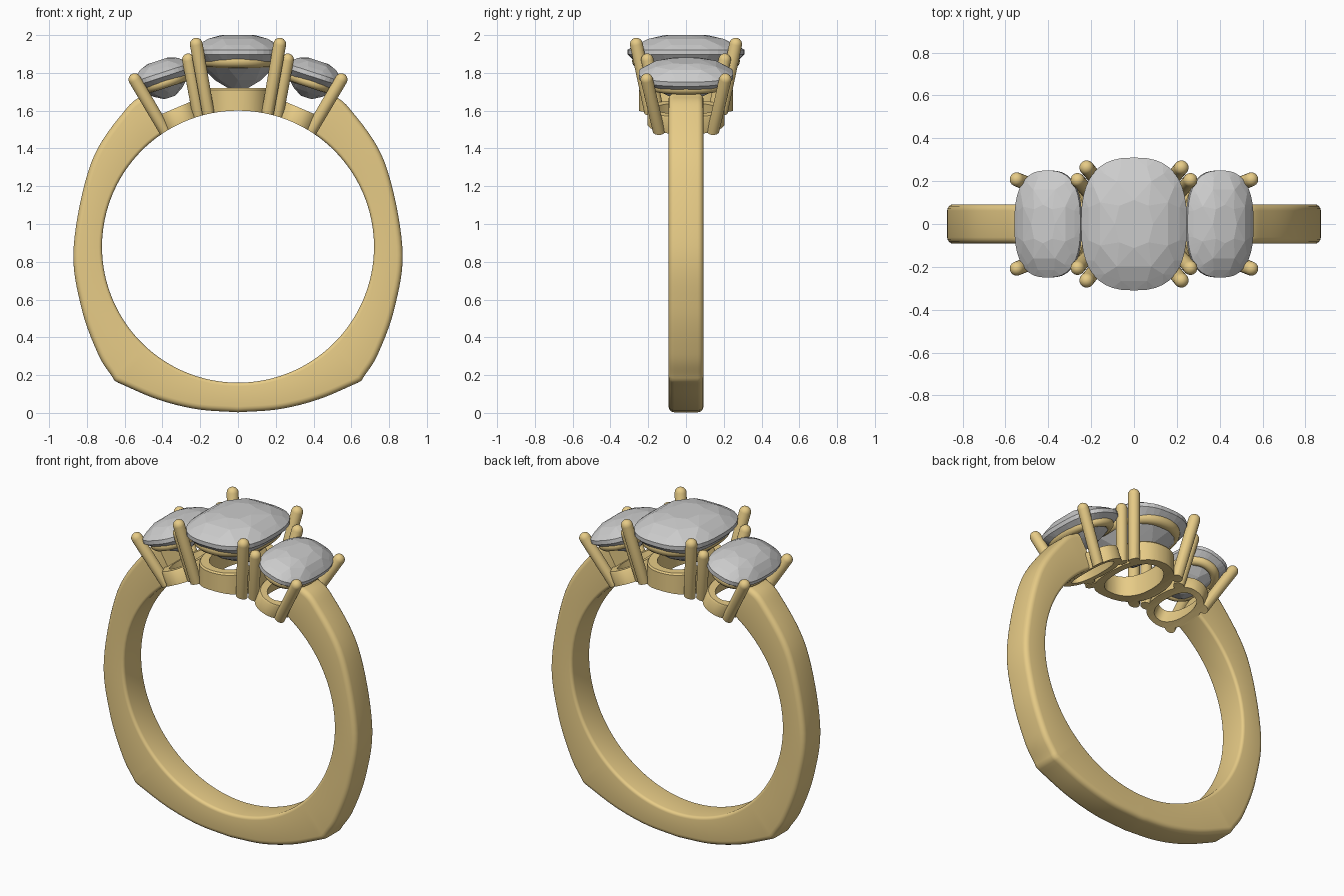
import bpy, bmesh
from math import sin, cos, pi, radians, copysign
from mathutils import Vector, Matrix

if "Cube" in bpy.data.objects:
    bpy.data.objects.remove(bpy.data.objects["Cube"])

gold = bpy.data.materials.new("gold")
gold.diffuse_color = (0.80, 0.60, 0.24, 1)
gold.use_nodes = True
gold.node_tree.nodes["Principled BSDF"].inputs["Base Color"].default_value = gold.diffuse_color
CENTRE, BORE = Vector((0, 0, 0.88)), 0.72


def finish(name, bm, metal=True, smooth=True, matrix=None):
    bmesh.ops.recalc_face_normals(bm, faces=bm.faces)
    if matrix:
        bm.transform(matrix)
    me = bpy.data.meshes.new(name)
    bm.to_mesh(me)
    bm.free()
    ob = bpy.data.objects.new(name, me)
    bpy.context.collection.objects.link(ob)
    if metal:
        me.materials.append(gold)
    bpy.ops.object.select_all(action='DESELECT')
    ob.select_set(True)
    bpy.context.view_layer.objects.active = ob
    if smooth:
        bpy.ops.object.shade_smooth_by_angle(angle=radians(35))
    return ob


def oval(a, b, t, n=2.6):
    """Point on a cushion-shaped outline."""
    c, s = cos(t), sin(t)
    return (a * copysign(abs(c) ** (2 / n), c), b * copysign(abs(s) ** (2 / n), s))


def loft(rings, closed):
    bm = bmesh.new()
    vs = [[bm.verts.new(p) for p in r] for r in rings]
    n = len(vs[0])
    for i in range(len(vs) if closed else len(vs) - 1):
        a, b = vs[i], vs[(i + 1) % len(vs)]
        for j in range(n):
            k = (j + 1) % n
            bm.faces.new((a[j], a[k], b[k], b[j]))
    if not closed:
        bm.faces.new(vs[0])
        bm.faces.new(vs[-1])
    return bm


def spline(pts, steps):
    """Smooth curve through the points."""
    p = [2 * pts[0] - pts[1]] + pts + [2 * pts[-1] - pts[-2]]
    out = []
    for i in range(1, len(p) - 2):
        for k in range(steps):
            t = k / steps
            out.append(0.5 * (2 * p[i] + (p[i + 1] - p[i - 1]) * t
                       + (2 * p[i - 1] - 5 * p[i] + 4 * p[i + 1] - p[i + 2]) * t * t
                       + (3 * p[i] - p[i - 1] - 3 * p[i + 1] + p[i + 2]) * t ** 3))
    return out + [pts[-1]]


def bore_cut(ob):
    """Trim a part to the finger hole."""
    m = ob.modifiers.new("bore", 'BOOLEAN')
    m.operation, m.object, m.solver = 'DIFFERENCE', cutter, 'EXACT'
    bpy.context.view_layer.objects.active = ob
    bpy.ops.object.modifier_apply(modifier=m.name)


# finger hole cutter
bm = bmesh.new()
bmesh.ops.create_cone(bm, cap_ends=True, segments=160, radius1=BORE, radius2=BORE, depth=1,
                      matrix=Matrix.Translation(CENTRE) @ Matrix.Rotation(pi / 2, 4, 'X'))
cutter = finish("bore_cutter", bm, False, False)
cutter.hide_render = True

# band: outer outline with a soft corner near the base, lofted from the round bore
V = lambda x, z: Vector((x, 0, z))
side = spline([V(.485, 1.69), V(.59, 1.612), V(.775, 1.33), V(.87, .88), V(.83, .56),
               V(.74, .31), V(.662, .185)], 8)
base = spline([V(.635, .16), V(.43, .073), V(.22, .02), V(0, .003)], 8)
half = side + [V(.653, .17)] + base
outer = half + [V(-p.x, p.z) for p in reversed(half[:-1])]
W = 0.092
rings = []
for o in outer:
    d = (o - CENTRE).normalized()
    R = (o - CENTRE).length
    ring = []
    for sx, r0, rad, start in ((1, R, .03, 90), (1, BORE, .018, 0), (-1, BORE, .018, -90), (-1, R, .03, 180)):
        inn = r0 == BORE
        for k in range(5):
            a = radians(k * 22.5)
            # arcs run outer to side to inner and back again
            f = a if (sx == 1) != inn else pi / 2 - a
            f = {(1, False): a, (1, True): pi / 2 - a, (-1, True): a, (-1, False): pi / 2 - a}[(sx, inn)]
            y = sx * (W - rad + rad * sin(f))
            r = r0 + (rad - rad * cos(f)) * (1 if inn else -1)
            ring.append(CENTRE + d * r + Vector((0, y, 0)))
    rings.append(ring)
finish("band", loft(rings, False))


def stone(name, a, b, crown, depth, M):
    bm = bmesh.new()
    levels = ((8, 0, .36, crown), (8, .5, .68, crown * .78), (16, .5, .87, crown * .43),
              (40, 0, 1, .012), (40, 0, 1, -.012), (16, .5, .76, -depth * .42),
              (8, 0, .5, -depth * .74), (8, .5, .2, -depth * .97))
    for n, off, s, z in levels:
        for i in range(n):
            x, y = oval(a * s, b * s, 2 * pi * (i + off) / n)
            bm.verts.new((x, y, z))
    bmesh.ops.convex_hull(bm, input=bm.verts[:])
    finish(name, bm, False, False, M)


def rail(name, a, b, r, z, M):
    rings = []
    for i in range(64):
        t = 2 * pi * i / 64
        x, y = oval(a, b, t, 2.3)
        n = Vector((cos(t) / a, sin(t) / b, 0)).normalized()
        rings.append([Vector((x, y, z)) + n * r * cos(u) + Vector((0, 0, r * sin(u)))
                      for u in (2 * pi * k / 12 for k in range(12))])
    finish(name, loft(rings, True), matrix=M)


def gallery(name, a, b, wall, z0, z1, M):
    rings = []
    for i in range(64):
        t = 2 * pi * i / 64
        (x, y), (u, v) = oval(a, b, t, 2.3), oval(a - wall, b - wall, t, 2.3)
        rings.append([(x, y, z0), (x, y, z1 - .01), (x * .96, y * .97, z1), (u, v, z1), (u, v, z0)])
    bore_cut(finish(name, loft(rings, True), matrix=M))


def prong(name, p, q, r):
    p, q = Vector(p), Vector(q)
    h = (q - p).length
    prof = [(r * .95, -.04)] + [(r * cos(radians(e)), h + r * sin(radians(e))) for e in (0, 20, 40, 60, 80)]
    rings = [[(s * cos(2 * pi * k / 20), s * sin(2 * pi * k / 20), z) for k in range(20)] for s, z in prof]
    M = Matrix.Translation(p) @ (q - p).to_track_quat('Z', 'Y').to_matrix().to_4x4()
    bore_cut(finish(name, loft(rings, False), matrix=M))


# centre setting
top = Matrix.Translation((0, 0, 1.91))
stone("centre_stone", .247, .31, .09, .20, top)
rail("centre_rail", .183, .25, .036, -.047, top)
gallery("centre_gallery", .185, .25, .055, 1.5, 1.72, Matrix())
for sx in (-1, 1):
    for sy in (-1, 1):
        prong("centre_prong", (sx * .155, sy * .185, 1.575), (sx * .221, sy * .263, 1.952), .034)

# tilted side settings
for sx, tag in ((-1, "left"), (1, "right")):
    T = Matrix.Translation((sx * .40, 0, 1.79)) @ Matrix.Rotation(sx * radians(18), 4, 'Y')
    stone(tag + "_stone", .162, .25, .078, .13, T)
    rail(tag + "_rail", .112, .19, .03, -.042, T)
    G = Matrix.Translation((sx * .303, 0, 1.533)) @ Matrix.Rotation(sx * radians(23), 4, 'Y')
    gallery(tag + "_gallery", .118, .205, .045, -.06, .085, G)
    for sy in (-1, 1):
        prong(tag + "_inner_prong", (sx * .21, sy * .145, 1.58), (sx * .263, sy * .205, 1.87), .033)
        prong(tag + "_outer_prong", (sx * .388, sy * .145, 1.495), (sx * .547, sy * .208, 1.765), .033)

bpy.data.objects.remove(cutter)
